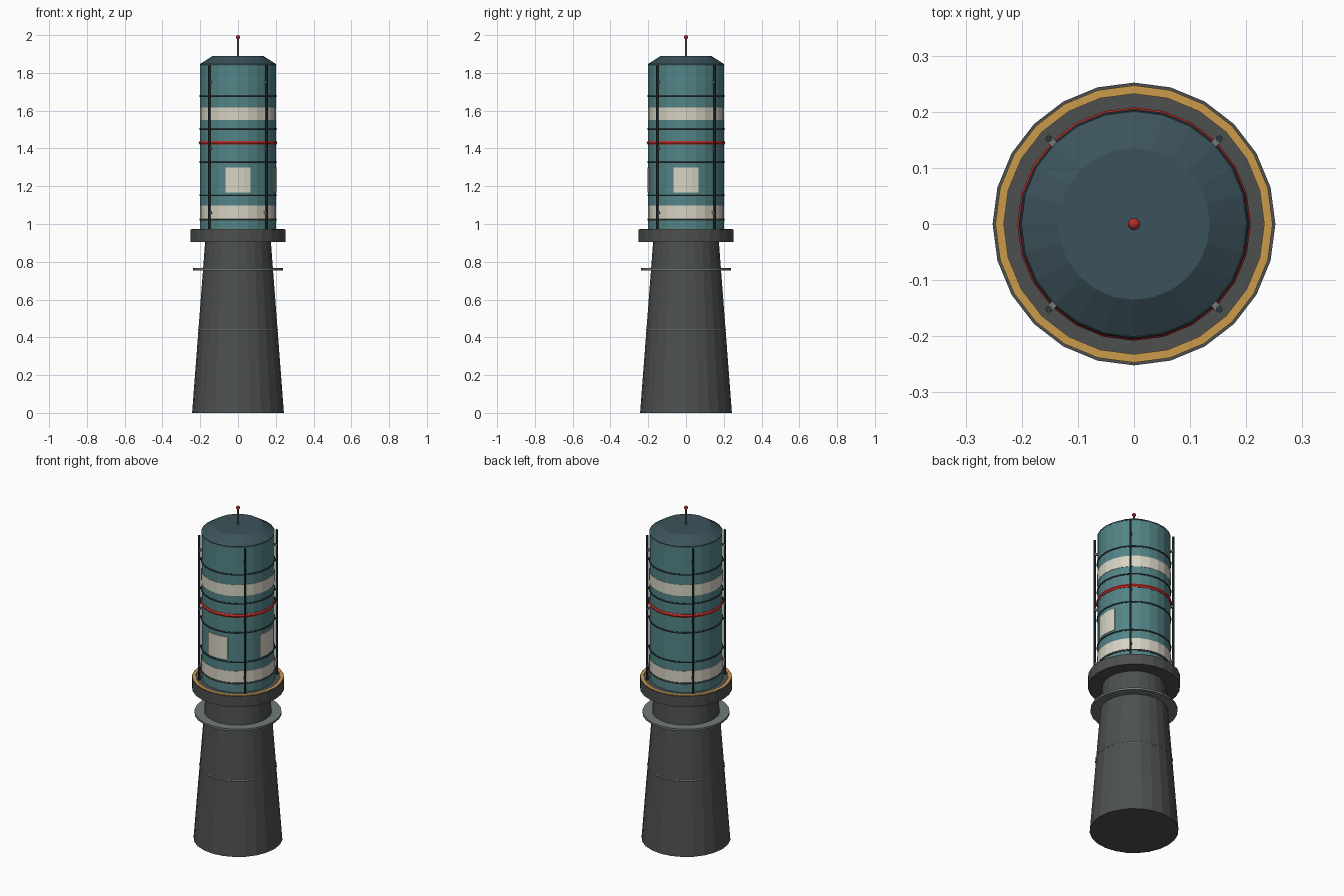
import bpy, bmesh, math

if "Cube" in bpy.data.objects:
    bpy.data.objects.remove(bpy.data.objects["Cube"])

SIDES = 24


def mat(name, rgb):
    m = bpy.data.materials.new(name)
    m.diffuse_color = (*rgb, 1)
    m.use_nodes = True
    m.node_tree.nodes["Principled BSDF"].inputs["Base Color"].default_value = m.diffuse_color
    return m


DARK = mat("dark_grey", (0.075, 0.08, 0.08))
STEEL = mat("steel", (0.17, 0.19, 0.19))
POST = mat("post_grey", (0.03, 0.045, 0.05))
TEAL = mat("teal", (0.085, 0.23, 0.24))
ROOF = mat("roof_blue", (0.045, 0.085, 0.105))
CREAM = mat("cream", (0.68, 0.65, 0.55))
RED = mat("red", (0.5, 0.025, 0.02))
GOLD = mat("gold", (0.6, 0.33, 0.07))


def lathe(name, profile, material, closed=False, sides=SIDES, start=0.0, sweep=math.tau, at=(0, 0)):
    """Revolve (radius, z) points; cap the ends of solids and of partial sweeps."""
    bm = bmesh.new()
    full = sweep > 6.28
    count = sides if full else sides + 1
    rings = []
    for i in range(count):
        a = start + sweep * i / sides
        rings.append([bm.verts.new((r * math.cos(a), r * math.sin(a), z)) for r, z in profile])
    n = len(profile)
    for i in range(sides):
        a, b = rings[i], rings[(i + 1) % count]
        for j in range(n if closed else n - 1):
            k = (j + 1) % n
            bm.faces.new((a[j], b[j], b[k], a[k]))
    if not closed:
        bm.faces.new([r[0] for r in rings])
        bm.faces.new([r[-1] for r in rings])
    elif not full:
        bm.faces.new(rings[0])
        bm.faces.new(rings[-1])
    bmesh.ops.recalc_face_normals(bm, faces=bm.faces)
    me = bpy.data.meshes.new(name)
    bm.to_mesh(me)
    bm.free()
    me.materials.append(material)
    ob = bpy.data.objects.new(name, me)
    ob.location = (*at, 0)
    bpy.context.collection.objects.link(ob)
    return ob


def band(name, r0, r1, z0, z1, material, **kw):
    return lathe(name, [(r0, z0), (r1, z0), (r1, z1), (r0, z1)], material, closed=True, **kw)


def hoop(name, z, major, minor, material):
    pts = [(major + minor * math.cos(math.tau * k / 6), z + minor * math.sin(math.tau * k / 6))
           for k in range(6)]
    return lathe(name, pts, material, closed=True)


# tapered tower with its flange and collar
lathe("tower_base", [(0.243, 0), (0.173, 0.92)], DARK)
hoop("tower_seam", 0.44, 0.208, 0.005, STEEL)
band("tower_flange", 0.17, 0.238, 0.754, 0.766, STEEL)
lathe("collar", [(0.252, 0.906), (0.252, 0.97)], DARK)
band("collar_gold_ring", 0.232, 0.247, 0.966, 0.973, GOLD)

# drum, painted bands and hoops
lathe("drum", [(0.2, 0.96), (0.2, 1.845)], TEAL)
for i, (z0, z1) in enumerate([(1.03, 1.098), (1.55, 1.617)]):
    band(f"cream_band_{i}", 0.19, 0.202, z0, z1, CREAM)
for i, z in enumerate([1.024, 1.152, 1.328, 1.503, 1.678]):
    hoop(f"drum_hoop_{i}", z, 0.2, 0.005, POST if i else DARK)
hoop("red_hoop", 1.43, 0.196, 0.012, RED)

# curved panels on the front and right
half = math.asin(0.065 / 0.203)
for name, a in (("front_panel", -math.pi / 2), ("right_panel", 0)):
    band(name, 0.192, 0.203, 1.166, 1.3, CREAM, sides=4, start=a - half, sweep=2 * half)

# roof, mast and beacon
lathe("roof", [(0.201, 1.84), (0.201, 1.847), (0.135, 1.889)], ROOF)
lathe("mast", [(0.006, 1.88), (0.006, 1.988)], STEEL, sides=8)
bpy.ops.mesh.primitive_uv_sphere_add(segments=12, ring_count=8, radius=0.011, location=(0, 0, 1.989))
bpy.context.object.name = "beacon"
bpy.context.object.data.materials.append(RED)

# four upright posts with brackets
for i in range(4):
    a = math.pi / 4 + i * math.pi / 2
    x, y = 0.215 * math.cos(a), 0.215 * math.sin(a)
    lathe(f"post_{i}", [(0.006, 0.965), (0.006, 1.84)], POST, sides=8, at=(x, y))
    for j, z in enumerate([1.06, 1.4, 1.75]):
        bpy.ops.mesh.primitive_cube_add(size=1, location=(x * 0.95, y * 0.95, z), rotation=(0, 0, a))
        ob = bpy.context.object
        ob.name = f"bracket_{i}_{j}"
        ob.scale = (0.02, 0.012, 0.012)
        ob.data.materials.append(STEEL)
